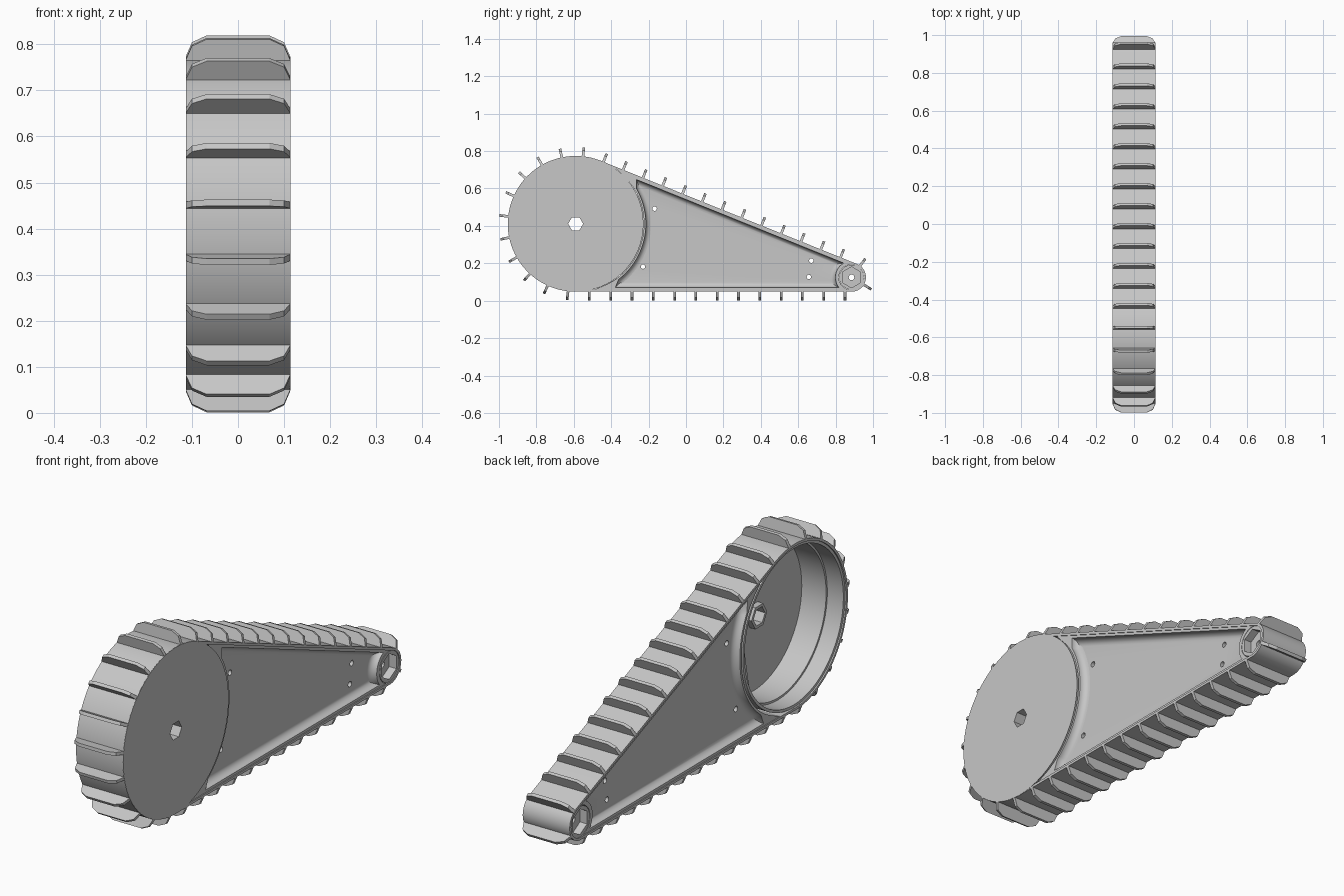
import bpy, bmesh
from math import sin, cos, acos, atan2, sqrt, pi

cube = bpy.data.objects.get("Cube")
if cube:
    bpy.data.objects.remove(cube, do_unlink=True)

# Main layout: big wheel and small pulley in the y-z plane
WHEEL, PULLEY = (-0.59, 0.411), (0.885, 0.125)
R_WHEEL, R_PULLEY = 0.363, 0.077
HALF = 0.113
BELT_T = 0.011
RUN = PULLEY[0] - WHEEL[0]
TOP = pi / 2 - 2 * atan2(R_WHEEL - R_PULLEY, RUN)   # direction of the upper run's normal
BOTTOM = -pi / 2

grey = bpy.data.materials.new("light_grey")
grey.use_nodes = True
grey.diffuse_color = (0.57, 0.57, 0.57, 1)
grey.node_tree.nodes["Principled BSDF"].inputs["Base Color"].default_value = grey.diffuse_color


def arc(centre, r, a, b, n):
    return [(centre[0] + r * cos(a + (b - a) * i / n),
             centre[1] + r * sin(a + (b - a) * i / n)) for i in range(n + 1)]


def circle(centre, r, n, turn=0):
    return arc(centre, r, turn, turn + 2 * pi, n)[:-1]


def at_x(loop, x):
    return [(x, y, z) for y, z in loop]


def add_loft(bm, loops, ring=False):
    """Bridge matching loops; close into a ring or cap both ends."""
    rows = [[bm.verts.new(p) for p in loop] for loop in loops]
    n = len(rows[0])
    pairs = list(zip(rows, rows[1:])) + ([(rows[-1], rows[0])] if ring else [])
    for a, b in pairs:
        for i in range(n):
            j = (i + 1) % n
            bm.faces.new((a[i], a[j], b[j], b[i]))
    if not ring:
        bm.faces.new(rows[0])
        bm.faces.new(rows[-1])


def finish(name, bm):
    bmesh.ops.recalc_face_normals(bm, faces=bm.faces)
    mesh = bpy.data.meshes.new(name)
    bm.to_mesh(mesh)
    bm.free()
    mesh.materials.append(grey)
    ob = bpy.data.objects.new(name, mesh)
    bpy.context.collection.objects.link(ob)
    return ob


def loft(name, loops, ring=False):
    bm = bmesh.new()
    add_loft(bm, loops, ring)
    return finish(name, bm)


def cut(ob, holes):
    """Cut straight holes, given as (outline, x start, x end), into a part."""
    bm = bmesh.new()
    for hole, x0, x1 in holes:
        add_loft(bm, [at_x(hole, x0), at_x(hole, x1)])
    cutter = finish("cutter", bm)
    cutter.hide_render = True
    mod = ob.modifiers.new("holes", "BOOLEAN")
    mod.operation, mod.solver, mod.object = "DIFFERENCE", "EXACT", cutter
    bpy.context.view_layer.update()
    graph = bpy.context.evaluated_depsgraph_get()
    mesh = bpy.data.meshes.new_from_object(ob.evaluated_get(graph))
    ob.modifiers.clear()
    ob.data = mesh
    bpy.data.objects.remove(cutter, do_unlink=True)


def smooth(ob):
    bpy.ops.object.select_all(action="DESELECT")
    ob.select_set(True)
    bpy.context.view_layer.objects.active = ob
    bpy.ops.object.shade_smooth_by_angle(angle=0.5)


# Belt: a thin closed band round both wheels
def belt_loop(inset):
    return (arc(PULLEY, R_PULLEY - inset, BOTTOM, TOP, 24)
            + arc(WHEEL, R_WHEEL - inset, TOP, 1.5 * pi, 48))


belt = loft("belt", [at_x(belt_loop(0), -HALF), at_x(belt_loop(0), HALF),
                     at_x(belt_loop(BELT_T), HALF), at_x(belt_loop(BELT_T), -HALF)], ring=True)
smooth(belt)

# Treads: thin chamfered paddles evenly spaced along the belt
ARC_P = R_PULLEY * (TOP - BOTTOM)
ARC_W = R_WHEEL * (1.5 * pi - TOP)
LENGTH = 2 * RUN + ARC_P + ARC_W


def belt_at(s):
    """Point on the belt surface and the angle of its outward normal."""
    s %= LENGTH
    if s < RUN:
        return WHEEL[0] + s, WHEEL[1] - R_WHEEL, BOTTOM
    s -= RUN
    if s < ARC_P:
        centre, r, a, along = PULLEY, R_PULLEY, BOTTOM + s / R_PULLEY, 0
    elif s < ARC_P + RUN:
        centre, r, a, along = PULLEY, R_PULLEY, TOP, s - ARC_P
    else:
        centre, r, along = WHEEL, R_WHEEL, 0
        a = TOP + (s - ARC_P - RUN) / R_WHEEL
    return (centre[0] + r * cos(a) - along * sin(a),
            centre[1] + r * sin(a) + along * cos(a), a)


half_profile = [(HALF, -0.006), (HALF, 0.002), (0.1, 0.032), (0.068, 0.047)]
profile = half_profile + [(-x, h) for x, h in reversed(half_profile)]
COUNT = 39
bm = bmesh.new()
for i in range(COUNT):
    y, z, a = belt_at(0.85 - WHEEL[0] + i * LENGTH / COUNT)
    add_loft(bm, [[(x, y + h * cos(a) - t * sin(a), z + h * sin(a) + t * cos(a))
                   for x, h in profile] for t in (-0.007, 0.007)])
finish("treads", bm)


# Side frame: thick body hollowed round both wheels, with a shallow filleted
# recess on each side whose corners by the wheel are cut square
def frame_loop(recessed, d):
    inset = 0.011 * recessed + d
    h, hs = R_WHEEL - BELT_T - inset, R_PULLEY - BELT_T - inset
    r, rs = 0.3655 + 0.01 * recessed + d, 0.0685 + 0.018 * recessed + d
    corner = 0.212 + d if recessed else sqrt(r * r - h * h)
    a = 0.66 if recessed else acos(h / r) + 0.02
    b = acos(hs / rs)
    upper = (WHEEL[0] + h * cos(TOP) + corner * sin(TOP),
             WHEEL[1] + h * sin(TOP) - corner * cos(TOP))
    lower = (WHEEL[0] + corner, WHEEL[1] - h)
    return ([upper] + arc(WHEEL, r, TOP - a, BOTTOM + a, 32) + [lower]
            + arc(PULLEY, rs, 1.5 * pi - b, TOP + b, 12))


WEB, EDGE, FILLET = 0.079, 0.109, 0.028
levels = []
for k in range(7):
    t = k * pi / 12
    levels.append((1, FILLET * (1 - sin(t)), WEB + (EDGE - WEB) * (1 - cos(t))))
levels.append((0, 0, EDGE))
levels += [(rim, d, -x) for rim, d, x in reversed(levels)]
frame = loft("side_frame", [at_x(frame_loop(rim, d), x) for rim, d, x in levels])
bolts = [(-0.168, 0.492), (-0.23, 0.182), (0.67, 0.214), (0.657, 0.127)]
cut(frame, [(circle(c, 0.012, 16), -0.3, 0.3) for c in bolts])
smooth(frame)

# Drive wheel: a cup with a closed face on +x and a stepped rim
cup = [(0.3625, 0.114), (0.3625, 0.112), (0.352, 0.112), (0.352, -0.107),
       (0.34, -0.107), (0.34, -0.03), (0.331, -0.03), (0.331, 0.087)]
wheel = loft("drive_wheel", [at_x(circle(WHEEL, r, 64), x) for r, x in cup])
cut(wheel, [(circle(WHEEL, 0.04, 6), -0.3, 0.3)])
smooth(wheel)

# Hexagonal hub boss inside the drive wheel
boss = [(0.054, 0.09), (0.054, 0.06), (0.04, 0.06), (0.04, 0.09)]
loft("wheel_hub", [at_x(circle(WHEEL, r, 6), x) for r, x in boss], ring=True)

# Small pulley with hexagonal pockets on both sides and an axle hole
pulley = loft("pulley", [at_x(circle(PULLEY, R_PULLEY - BELT_T, 36), x) for x in (-0.109, 0.109)])
pocket = circle(PULLEY, 0.056, 6, pi / 2)
cut(pulley, [(pocket, -0.3, -0.075), (pocket, 0.075, 0.3)])
cut(pulley, [(circle(PULLEY, 0.015, 16), -0.3, 0.3)])
smooth(pulley)
